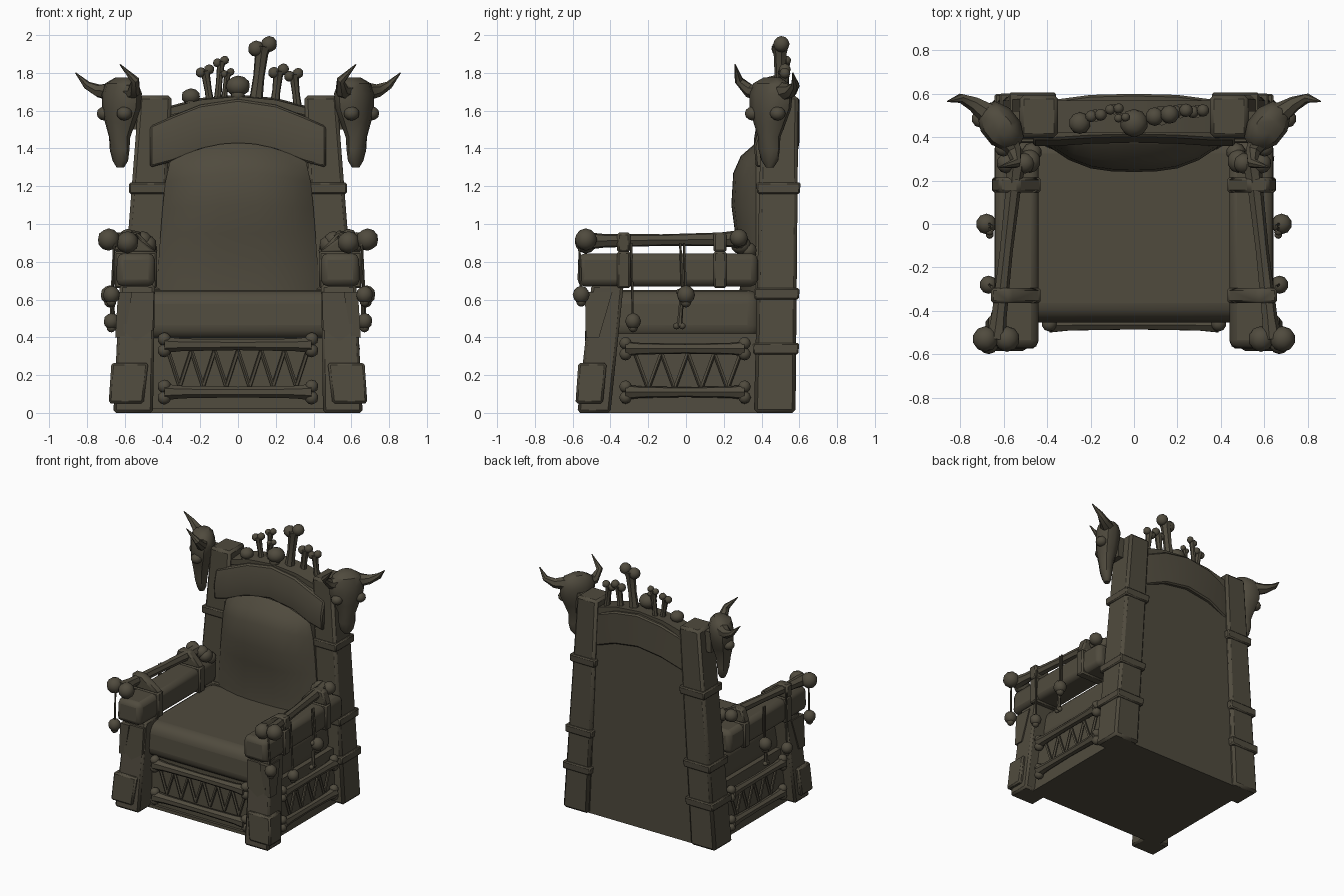
import bpy, bmesh, math
from mathutils import Vector as V

if "Cube" in bpy.data.objects:
    bpy.data.objects.remove(bpy.data.objects["Cube"])

mat = bpy.data.materials.new("dark weathered brown")
mat.diffuse_color = (0.08, 0.07, 0.048, 1)
mat.use_nodes = True
mat.node_tree.nodes["Principled BSDF"].inputs["Base Color"].default_value = mat.diffuse_color


def finish(name, bm, bevel=0, seg=2):
    bmesh.ops.recalc_face_normals(bm, faces=bm.faces)
    me = bpy.data.meshes.new(name)
    bm.to_mesh(me)
    bm.free()
    me.materials.append(mat)
    ob = bpy.data.objects.new(name, me)
    bpy.context.collection.objects.link(ob)
    if bevel:
        m = ob.modifiers.new("bevel", 'BEVEL')
        m.width, m.segments = bevel, seg
    return ob


def loft(bm, rings):
    """Skin a list of point rings and cap both ends."""
    vs = [[bm.verts.new(p) for p in r] for r in rings]
    n = len(vs[0])
    for a, b in zip(vs, vs[1:]):
        for i in range(n):
            bm.faces.new((a[i], a[(i + 1) % n], b[(i + 1) % n], b[i]))
    bm.faces.new(vs[0])
    bm.faces.new(vs[-1])


def rect(x0, x1, y0, y1, z, s=1):
    return [(s*x0, y0, z), (s*x1, y0, z), (s*x1, y1, z), (s*x0, y1, z)]


def block(name, bot, top, bevel=0, s=1, seg=2):
    """Tapered box; bot/top = (x0, x1, y0, y1, z)."""
    bm = bmesh.new()
    loft(bm, [rect(*bot, s), rect(*top, s)])
    return finish(name, bm, bevel, seg)


def tube(bm, pts, radii, n=7):
    pts = [V(p) for p in pts]
    rings = []
    for i, p in enumerate(pts):
        d = (pts[min(i+1, len(pts)-1)] - pts[max(i-1, 0)]).normalized()
        u = d.cross(V((0.3, 1, 0.2)) if abs(d.y) < 0.8 else V((0, 0, 1))).normalized()
        w = d.cross(u)
        rings.append([p + radii[i]*(math.cos(a)*u + math.sin(a)*w)
                      for a in (2*math.pi*k/n for k in range(n))])
    loft(bm, rings)


def ball(bm, c, r, sc=(1, 1, 1)):
    g = bmesh.ops.create_icosphere(bm, subdivisions=2, radius=r)
    for v in g['verts']:
        v.co = V((v.co.x*sc[0], v.co.y*sc[1], v.co.z*sc[2])) + V(c)


def bone(name, a, b, r, side, ka=1.4, kb=1.4):
    """Shaft with two knobs at each end."""
    a, b, side = V(a), V(b), V(side).normalized()
    bm = bmesh.new()
    tube(bm, [a, a.lerp(b, .12), a.lerp(b, .5), a.lerp(b, .88), b],
         [r*1.3, r, r*.85, r, r*1.3])
    for p, k in ((a, ka), (b, kb)):
        for t in (-1, 1):
            ball(bm, p + side*t*r*k*.85, r*k)
    return finish(name, bm)


def mix(a, b, t, grow=0):
    c = [p + (q-p)*t for p, q in zip(a, b)]
    return (c[0]-grow, c[1]+grow, c[2]-grow, c[3]+grow, c[4])


# base, back panel and seat
block("base", (-.58, .58, -.42, .54, 0), (-.56, .56, -.41, .54, .42))
block("base_trim", (-.5, .5, -.44, .5, 0), (-.5, .5, -.44, .5, .025))
block("back_panel", (-.46, .46, .4, .55, 0), (-.37, .37, .44, .57, 1.56))
block("seat_cushion", (-.54, .54, -.46, .4, .39), (-.52, .52, -.44, .4, .65), .075, seg=4)

# bulging back cushion with arched top
bm = bmesh.new()
S = [-1, -.92, -.75, -.5, -.25, 0, .25, .5, .75, .92, 1]
loft(bm, [[(hw*s, .37 - (.37-yf)*(1-abs(s)**3), z - drop*s*s) for s in S]
          + [(hw, .5, z-drop), (-hw, .5, z-drop)]
          for z, hw, yf, drop in ((.58, .43, .28, 0), (.75, .425, .29, 0), (.95, .41, .26, 0),
                                  (1.1, .4, .24, .02), (1.27, .385, .25, .05),
                                  (1.36, .37, .29, .07), (1.43, .36, .37, .1))])
finish("back_cushion", bm)

# arched head board and thin crest rim
bm = bmesh.new()
loft(bm, [[(x, yf, z0), (x, yf-.01, (z0+z1)/2), (x, yf+.02, z1), (x, yb, z1+.01), (x, yb, z0)]
          for x, z0, z1, yf, yb in ((t*a, *r) for t, a, r in
          [(-1, .465, (1.30, 1.52, .37, .56)), (-1, .35, (1.33, 1.57, .37, .575)),
           (-1, .2, (1.39, 1.63, .38, .595)), (1, 0, (1.42, 1.66, .385, .6)),
           (1, .2, (1.39, 1.63, .38, .595)), (1, .35, (1.33, 1.57, .37, .575)),
           (1, .465, (1.30, 1.52, .37, .56))])])
finish("head_board", bm, .01, 1)
bm = bmesh.new()
loft(bm, [[(x, y, 1.675-.45*x*x+dz) for y, dz in ((.42, -.04), (.42, 0), (.57, .01), (.57, -.04))]
          for x in (-.38, -.2, 0, .2, .38)])
finish("crest_rim", bm)

# crest bones and small skulls
for i, (a, b, y, r) in enumerate([((.09, 1.62), (.13, 1.94), .5, .036), ((.19, 1.6), (.215, 1.81), .52, .026),
                                  ((.32, 1.58), (.295, 1.79), .52, .024), ((-.14, 1.6), (-.175, 1.81), .5, .023),
                                  ((-.11, 1.64), (-.09, 1.86), .53, .02), ((-.08, 1.62), (-.055, 1.8), .49, .017)]):
    bone(f"crest_bone_{i}", (a[0], y, a[1]), (b[0], y, b[1]), r, (1, .15, .35), 1, 1.2)
for x, z, r in ((0, 1.73, .062), (-.25, 1.675, .048)):
    bm = bmesh.new()
    ball(bm, (x, .465, z), r, (1.05, 1.05, .9))
    ball(bm, (x, .45, z-r*.75), r*.6)
    finish("crest_skull", bm)

# front bones and lacing
for z in (.36, .11):
    bone("front_bone", (-.39, -.46, z), (.39, -.46, z), .034, (0, 0, 1), 1.05, 1.05)
bm = bmesh.new()
P = [(-.37+.74*i/12, -.43, .33 if i % 2 == 0 else .14) for i in range(13)]
for a, b in zip(P, P[1:]):
    tube(bm, [a, b], [.011, .011], 5)
finish("front_lacing", bm)

for s, tag in ((1, "right"), (-1, "left")):
    # back posts with wrapped bands
    pb, pt = (.44, .655, .36, .58, 0), (.35, .525, .4, .595, 1.68)
    block(f"back_post_{tag}", pb, pt, .018, s, 1)
    for z in (.34, .63, 1.19):
        block(f"post_band_{tag}", mix(pb, pt, (z-.03)/1.68, .012), mix(pb, pt, (z+.03)/1.68, .016), .008, s, 1)
    # front legs with hide patches
    lb, lt = (.45, .66, -.575, -.40, 0), (.44, .625, -.5, -.33, .68)
    block(f"front_leg_{tag}", lb, lt, .015, s, 1)
    block(f"lower_patch_{tag}", (.5, .685, -.585, -.44, .05), (.475, .67, -.57, -.42, .265), .012, s, 1)
    bm = bmesh.new()
    out = [(.445, .64), (.61, .64), (.605, .43), (.54, .38), (.45, .44)]
    loft(bm, [[(s*x, -.535+(z-.4)*.05+dy, z) for x, z in out] for dy in (0, .06)])
    finish(f"upper_patch_{tag}", bm)
    block(f"patch_side_{tag}", (.6, .65, -.53, -.46, .4), (.56, .635, -.535, -.39, .64), 0, s)
    # arm rest, bone on top and wraps
    block(f"arm_rest_{tag}", (.44, .645, -.575, .38, .67), (.44, .64, -.57, .38, .845), .035, s)
    bone(f"arm_bone_{tag}", (s*.635, -.53, .91), (s*.545, .28, .92), .037, (1, 0, s*.15), 1.6, 1.3)
    for y, dx in ((-.33, .02), (.18, -.02)):
        block(f"arm_wrap_{tag}", (.43, .655, y-.035, y+.035, .66), (.43, .655, y-.035, y+.035, .855), .01, s, 1)
        block(f"wrap_top_{tag}", (.43, .655, y-.035, y+.035, .85),
              (.55+dx, .64+dx, y-.035, y+.035, .955), .012, s, 1)
    bm = bmesh.new()
    ball(bm, (s*.48, .29, .89), .05, (1, 1.1, 1))
    ball(bm, (s*.47, .33, .86), .045)
    finish(f"arm_knuckle_{tag}", bm)
    # side bones and lacing
    for z in (.34, .11):
        bone(f"side_bone_{tag}", (s*.605, -.32, z), (s*.605, .31, z), .032, (0, 0, 1), 1.05, 1.05)
    bm = bmesh.new()
    P = [(s*.585, -.27+.56*i/8, .32 if i % 2 == 0 else .13) for i in range(9)]
    for a, b in zip(P, P[1:]):
        tube(bm, [a, b], [.011, .011], 5)
    finish(f"side_lacing_{tag}", bm)
    # hanging charms on cords
    for x, y, z, r in ((.67, -.28, .485, .042), (.68, 0, .625, .048), (.67, -.555, .625, .045)):
        bm = bmesh.new()
        tube(bm, [(s*.655, y-.01, .9), (s*.668, y, z)], [.007, .007], 5)
        ball(bm, (s*x, y, z), r, (1, 1, 1.05))
        ball(bm, (s*x, y, z-r*.8), r*.6)
        finish(f"charm_{tag}", bm)
    bm = bmesh.new()
    tube(bm, [(s*.655, -.03, .9), (s*.665, -.02, .66)], [.007, .007], 5)
    finish(f"charm_cord_{tag}", bm)
    bone(f"charm_bone_{tag}", (s*.665, -.02, .64), (s*.665, -.035, .46), .015, (0, 1, 0), 1.2, 1.2)
    # horned skull turned outward and forward
    u, f = V((s*.62, .78, 0)), V((s*.78, -.62, 0))
    bm = bmesh.new()
    rings = []
    for z, w, d, off in ((1.775, .05, .04, -.01), (1.745, .105, .075, 0), (1.69, .13, .09, 0),
                         (1.61, .125, .085, .005), (1.54, .095, .075, .01), (1.46, .062, .055, .015),
                         (1.39, .062, .045, .015), (1.335, .05, .035, .01), (1.3, .022, .02, .01)):
        c = V((s*.615, .45, z)) + f*off
        rings.append([c + u*w*math.cos(a) + f*d*math.sin(a) for a in (math.pi*k/5 for k in range(10))])
    loft(bm, rings)
    for t in (-1, 1):  # brow and cheek bumps
        ball(bm, V((s*.615, .45, 1.585)) + u*t*.085 + f*.05, .042, (1, 1, .9))
    tube(bm, [(s*.66, .5, 1.70), (s*.74, .555, 1.705), (s*.8, .58, 1.735), (s*.86, .565, 1.8)],
         [.055, .035, .022, .003])
    tube(bm, [(s*.59, .4, 1.70), (s*.55, .335, 1.705), (s*.545, .28, 1.76), (s*.625, .26, 1.845)],
         [.055, .036, .024, .003])
    finish(f"horned_skull_{tag}", bm)
    block(f"skull_mount_{tag}", (.5, .58, .43, .52, 1.5), (.5, .58, .43, .52, 1.66), 0, s)

# smooth shading with sharp edges kept
bpy.ops.object.select_all(action='SELECT')
bpy.context.view_layer.objects.active = bpy.data.objects["base"]
bpy.ops.object.shade_smooth_by_angle(angle=math.radians(40))
